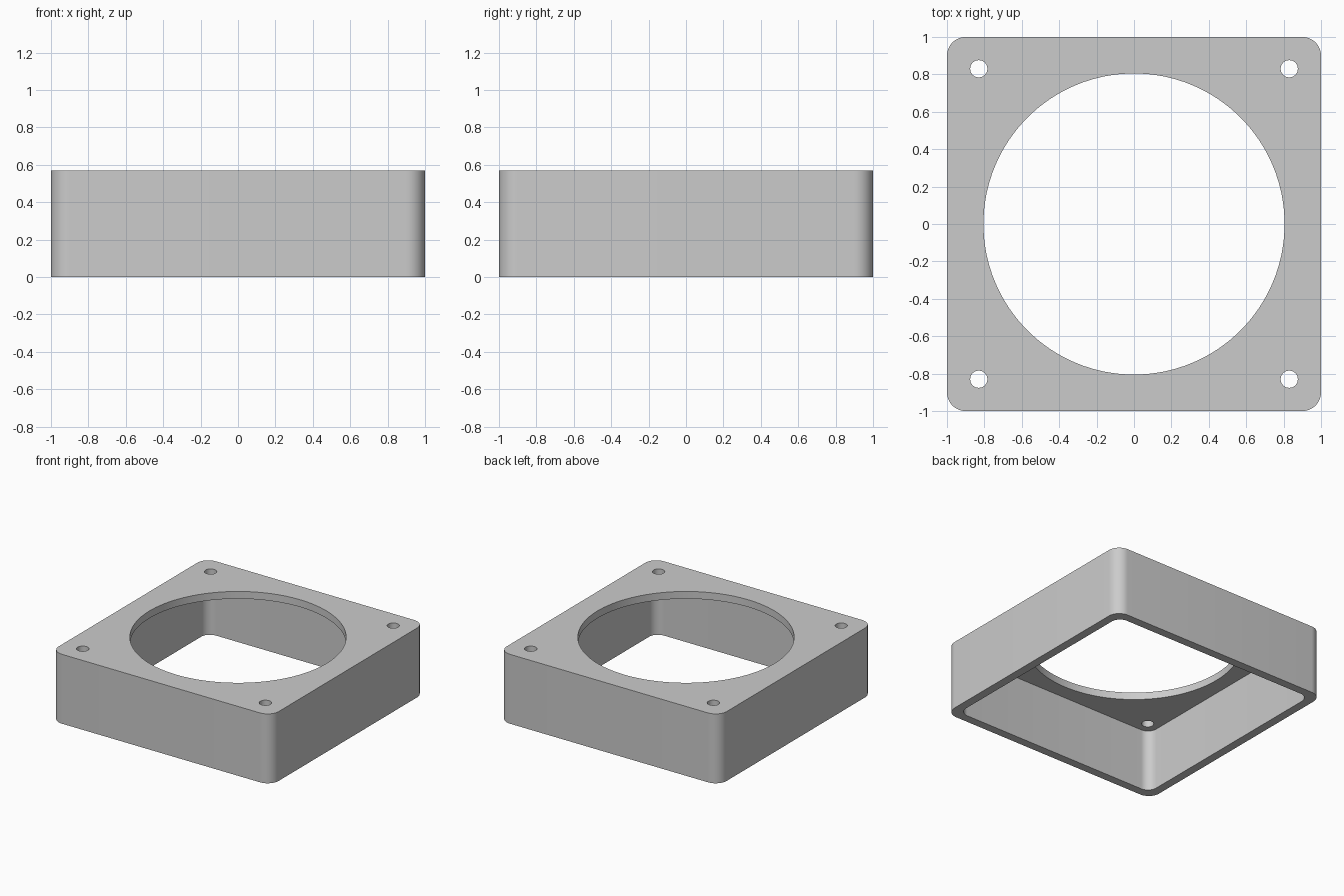
import bpy, bmesh
from math import pi, cos, sin

if "Cube" in bpy.data.objects:
    bpy.data.objects.remove(bpy.data.objects["Cube"])

HEIGHT = 0.57      # overall height
PLATE = 0.06       # thickness of the top plate
HOLE_POS = 0.83    # screw hole offset from the centre

grey = bpy.data.materials.new("light grey")
grey.use_nodes = True
colour = (0.6, 0.6, 0.6, 1)
grey.diffuse_color = colour
grey.node_tree.nodes["Principled BSDF"].inputs["Base Color"].default_value = colour


def circle(radius, steps, cx=0, cy=0):
    return [(cx + radius * cos(2 * pi * i / steps), cy + radius * sin(2 * pi * i / steps))
            for i in range(steps)]


def rounded_square(half, radius, steps=12):
    points = []
    for quarter, (sx, sy) in enumerate([(1, 1), (-1, 1), (-1, -1), (1, -1)]):
        for i in range(steps + 1):
            a = (quarter + i / steps) * pi / 2
            points.append((sx * (half - radius) + radius * cos(a),
                           sy * (half - radius) + radius * sin(a)))
    return points


def prism(name, outline, bottom, top):
    bm = bmesh.new()
    base = bm.faces.new([bm.verts.new((x, y, bottom)) for x, y in outline])
    result = bmesh.ops.extrude_face_region(bm, geom=[base])
    verts = [v for v in result["geom"] if isinstance(v, bmesh.types.BMVert)]
    bmesh.ops.translate(bm, verts=verts, vec=(0, 0, top - bottom))
    bmesh.ops.recalc_face_normals(bm, faces=bm.faces)
    mesh = bpy.data.meshes.new(name)
    bm.to_mesh(mesh)
    bm.free()
    mesh.materials.append(grey)
    obj = bpy.data.objects.new(name, mesh)
    bpy.context.collection.objects.link(obj)
    return obj


# Rounded square housing
housing = prism("fan_housing", rounded_square(1, 0.1), 0, HEIGHT)

# Cutters: open underside, large round opening and four screw holes
cutters = [
    prism("cavity_cutter", rounded_square(0.93, 0.08), -0.1, HEIGHT - PLATE),
    prism("opening_cutter", circle(0.805, 128), 0.2, HEIGHT + 0.1),
]
for x in (-HOLE_POS, HOLE_POS):
    for y in (-HOLE_POS, HOLE_POS):
        cutters.append(prism("screw_hole_cutter", circle(0.046, 32, x, y), 0.2, HEIGHT + 0.1))

bpy.context.view_layer.objects.active = housing
for cutter in cutters:
    cutter.hide_render = True
    cut = housing.modifiers.new("cut", "BOOLEAN")
    cut.operation = "DIFFERENCE"
    cut.solver = "EXACT"
    cut.object = cutter
    bpy.ops.object.modifier_apply(modifier=cut.name)
    bpy.data.objects.remove(cutter)

# Smooth corners and holes, crisp rims
bpy.ops.object.select_all(action="DESELECT")
housing.select_set(True)
bpy.ops.object.shade_smooth_by_angle(angle=pi / 6)
